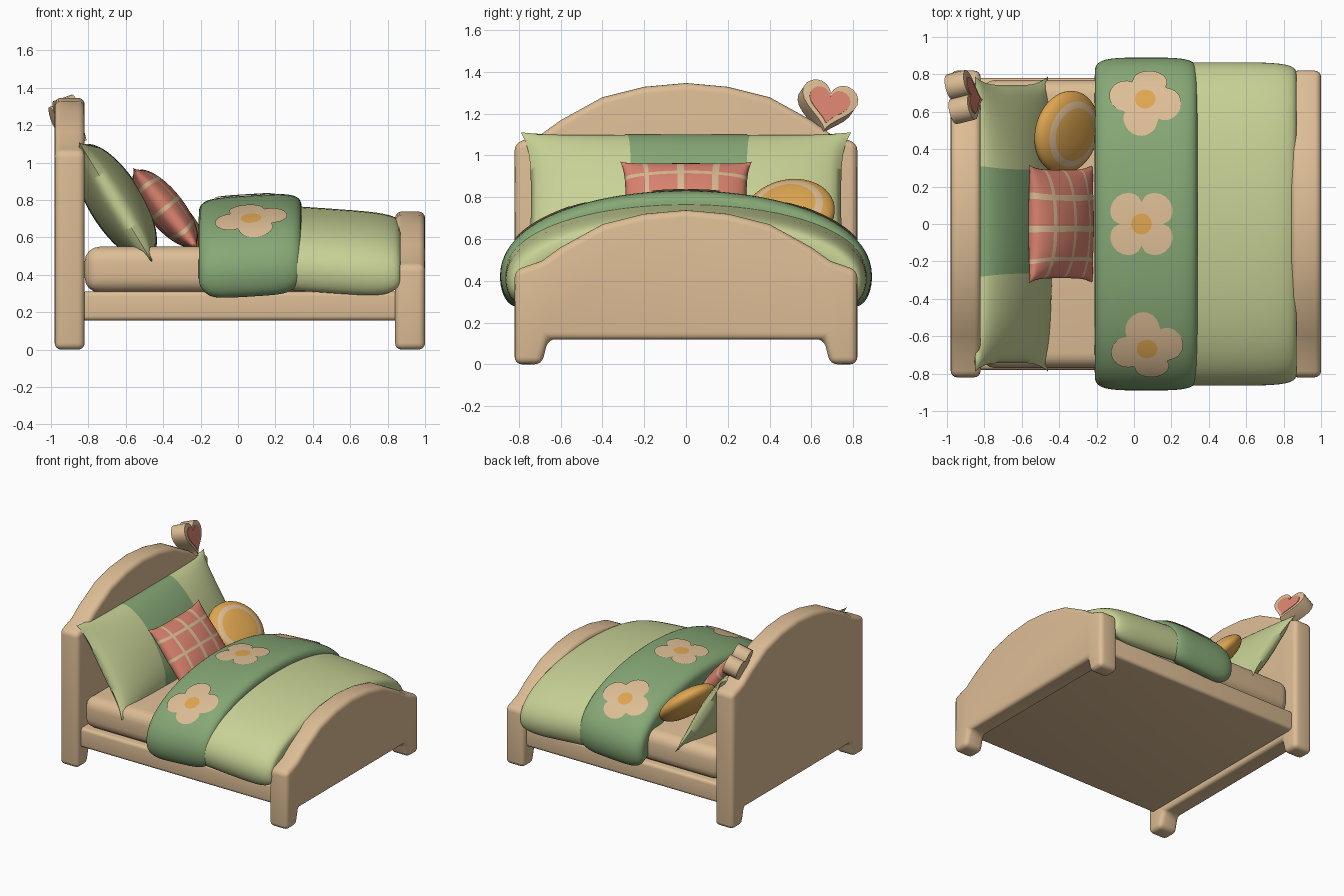
import bpy, bmesh, math
from mathutils import Vector, Matrix

if "Cube" in bpy.data.objects:
    bpy.data.objects.remove(bpy.data.objects["Cube"])


def material(name, code):
    rgb = [int(code[i:i + 2], 16) / 255 for i in (0, 2, 4)]
    m = bpy.data.materials.new(name)
    m.diffuse_color = [((c + .055) / 1.055) ** 2.4 for c in rgb] + [1]
    m.use_nodes = True
    m.node_tree.nodes["Principled BSDF"].inputs["Base Color"].default_value = m.diffuse_color
    return m


BEIGE = material("warm_beige", "DDBD95")
LIGHT = material("light_green", "C8D296")
GREEN = material("sage_green", "86A876")
CORAL = material("coral", "DC8470")
ORANGE = material("honey_orange", "DEA650")


def make(name, verts, faces, mats, matrix=None, bevel=0, angle=40, closed=True):
    """faces: list of (vertex indices, material slot)"""
    bm = bmesh.new()
    vs = [bm.verts.new(v) for v in verts]
    for ids, slot in faces:
        bm.faces.new([vs[i] for i in ids]).material_index = slot
    bmesh.ops.remove_doubles(bm, verts=bm.verts, dist=1e-5)
    if closed:
        bmesh.ops.recalc_face_normals(bm, faces=bm.faces)
    me = bpy.data.meshes.new(name)
    bm.to_mesh(me)
    bm.free()
    ob = bpy.data.objects.new(name, me)
    bpy.context.collection.objects.link(ob)
    for m in mats:
        me.materials.append(m)
    if matrix:
        ob.matrix_world = matrix
    bpy.ops.object.select_all(action='DESELECT')
    bpy.context.view_layer.objects.active = ob
    ob.select_set(True)
    if bevel:
        mod = ob.modifiers.new("round", 'BEVEL')
        mod.width, mod.segments = bevel, 4
        mod.limit_method, mod.angle_limit = 'ANGLE', math.radians(35)
        bpy.ops.object.modifier_apply(modifier="round")
    bpy.ops.object.shade_smooth_by_angle(angle=math.radians(angle))
    return ob


def prism(name, outline, mat, matrix=None, bevel=0, depth=(0, 1), angle=40):
    """Extrude a 2D outline along local z."""
    n = len(outline)
    verts = [(u, v, d) for d in depth for u, v in outline]
    faces = [(list(range(n))[::-1], 0), (list(range(n, 2 * n)), 0)]
    faces += [((i, (i + 1) % n, (i + 1) % n + n, i + n), 0) for i in range(n)]
    return make(name, verts, faces, [mat], matrix, bevel, angle)


def facing(normal, loc, roll=0):
    """Local z along normal, local y upwards."""
    n = Vector(normal).normalized()
    ex = Vector((0, 0, 1)).cross(n).normalized()
    ey = n.cross(ex)
    rot = Matrix((ex, ey, n)).transposed().to_4x4()
    return Matrix.Translation(loc) @ rot @ Matrix.Rotation(roll, 4, 'Z')


# Headboard and footboard: same arched outline at two heights
def board(name, x0, x1, lift):
    half = [(.2, .72), (.4, .67), (.6, .56), (.69, .495), (.82, .45)]
    right = [(y, z + lift) for y, z in half] + [(.82, 0), (.69, 0), (.66, .12)]
    outline = [(0, .738 + lift)] + right + [(-y, z) for y, z in reversed(right)]
    prism(name, outline, BEIGE, facing((1, 0, 0), (0, 0, 0)), .035, (x0, x1))


board("headboard", -.98, -.82, .608)
board("footboard", .84, 1.0, 0)


# Base and mattress
def box(name, x0, x1, w, z0, z1, bevel):
    prism(name, [(x0, -w), (x1, -w), (x1, w), (x0, w)], BEIGE, None, bevel, (z0, z1))


box("bed_base", -.84, .86, .78, .155, .31, .025)
box("mattress", -.82, .86, .77, .305, .55, .08)


# Covers: thick sheet bent over an elliptical arch
A, Z0, PW = .79, .42, .5


def arch_point(phi, x, off, a, b, slope, xm):
    n = Vector((0, math.sin(phi) / a, math.cos(phi) / b)).normalized()
    return Vector((x, a * math.sin(phi), Z0 + b * math.cos(phi) - slope * (x - xm))) + n * off


def cover(name, x0, x1, a, b, thick, slope, mat, rows=80, ring=40):
    xm, hw, verts = (x0 + x1) / 2, (x1 - x0) / 2, []
    for i in range(rows + 1):
        t = math.sin((i / rows - .5) * math.pi)
        q = max(0, (abs(t) - .86) / .14)
        width = 1 - .5 * (1 - math.sqrt(max(0, 1 - q * q)))
        puff = math.sqrt(max(0, 1 - q ** 4))
        for k in range(ring):
            c, s = math.cos(2 * math.pi * k / ring), math.sin(2 * math.pi * k / ring)
            xi = math.copysign(abs(c) ** PW, c)
            off = math.copysign(abs(s) ** PW, s)
            verts.append(arch_point(t * math.radians(110), xm + hw * width * xi,
                                    thick * puff * off, a, b, slope, xm))
    faces = [((i * ring + k, i * ring + (k + 1) % ring, (i + 1) * ring + (k + 1) % ring,
               (i + 1) * ring + k), 0) for i in range(rows) for k in range(ring)]
    make(name, verts, faces, [mat], angle=70)


cover("blanket", .08, .87, .785, .255, .08, .07, LIGHT)
cover("folded_throw", -.21, .34, A, .305, .1, -.06, GREEN)


# Flowers draped on the throw
def flower(name, x0, phi0, speed, turn, seg=64, rings=7):
    verts, faces = [], []
    for j in range(rings + 1):
        for k in range(seg):
            th = 2 * math.pi * k / seg
            rim = .115 + .08 * abs(math.cos(2 * (th - turn))) ** .6
            r = .055 * j / 2 if j <= 2 else .055 + (rim - .055) * (j - 2) / (rings - 2)
            x = x0 + r * math.cos(th)
            xi = abs((x - .065) / .275)
            off = .1 * (1 - xi ** (2 / PW)) ** (PW / 2) + .007
            verts.append(arch_point(phi0 + r * math.sin(th) / speed, x, off, A, .305, -.06, .065))
    for j in range(rings):
        for k in range(seg):
            k2 = (k + 1) % seg
            ids = (j * seg + k, (j + 1) * seg + k, (j + 1) * seg + k2, j * seg + k2)
            faces.append((ids if j else ids[:3], 1 if j < 2 else 0))
            if not j:
                faces.append(((ids[0], ids[2], ids[3]), 1))
    make(name, verts, faces, [BEIGE, ORANGE], closed=False, angle=70)


flower("flower_middle", .04, 0, .83, math.radians(45))
flower("flower_back", .06, math.radians(52), .62, math.radians(-13))
flower("flower_front", .07, math.radians(-52), .62, math.radians(13))


# Square cushions: two puffed grids meeting at a pinched rim
def cushion(name, w, h, thick, pinch, mats, matrix, rule, n=56, m=48):
    verts, faces = [], []
    for side in (1, -1):
        base = len(verts)
        for i in range(n + 1):
            for j in range(m + 1):
                u, v = 2 * i / n - 1, 2 * j / m - 1
                x = w * u * (1 - pinch * (1 - v ** 4))
                y = h * v * (1 - pinch * (1 - u ** 4))
                z = side * thick * ((1 - u * u) * (1 - v * v)) ** .5
                verts.append((x, y, z))
        for i in range(n):
            for j in range(m):
                q = base + i * (m + 1) + j
                slot = rule(w * (2 * (i + .5) / n - 1), h * (2 * (j + .5) / m - 1))
                faces.append(((q, q + m + 1, q + m + 2, q + 1), slot))
    make(name, verts, faces, mats, matrix, angle=75)


def near(value, lines):
    return any(abs(value - c) < .0135 for c in lines)


cushion("large_pillow", .79, .375, .145, .06, [LIGHT, GREEN],
        facing((.85, 0, .52), (-.655, 0, .79)), lambda x, y: int(-.27 < x < .31))
cushion("checked_cushion", .315, .275, .1, .08, [CORAL, BEIGE],
        facing((.78, 0, .62), (-.39, 0, .755)),
        lambda x, y: int(near(x, (-.2, -.03, .15)) or near(y, (-.16, 0, .16))))

# Round cushion with a pale ring
SEG, STEPS, R, T = 48, 40, .225, .08
verts, faces = [], []
for i in range(STEPS + 1):
    a = math.pi * (i / STEPS - .5)
    for k in range(SEG):
        th = 2 * math.pi * k / SEG
        r = R * math.cos(a) ** .85 if 0 < i < STEPS else 0
        verts.append((r * math.cos(th), r * math.sin(th), T * math.sin(a)))
for i in range(STEPS):
    mid = math.cos(math.pi * ((i + .5) / STEPS - .5)) ** .85
    for k in range(SEG):
        k2 = (k + 1) % SEG
        ids = [i * SEG + k, i * SEG + k2, (i + 1) * SEG + k2, (i + 1) * SEG + k]
        faces.append((ids, int(.66 < mid < .79 and i > STEPS / 2)))
make("round_cushion", verts, faces, [ORANGE, BEIGE],
     facing((.7, -.18, .7), (-.36, .49, .715)), angle=75)


# Heart ornament on the headboard corner
def heart(scale, n=36):
    pts = []
    for i in range(n):
        t = -2 * math.pi * (i + .5) / n
        y = 13 * math.cos(t) - 5 * math.cos(2 * t) - 2 * math.cos(3 * t) - math.cos(4 * t)
        pts.append((scale * 16 * math.sin(t) ** 3, scale * (y + 2.5)))
    return pts


frame = facing((.9, .22, .32), (-.905, .67, 1.215), math.radians(-14))
prism("heart_ornament", heart(.0086), BEIGE, frame, .02, (-.055, .055))
prism("heart_inset", heart(.0063), CORAL, frame, 0, (.052, .059))
